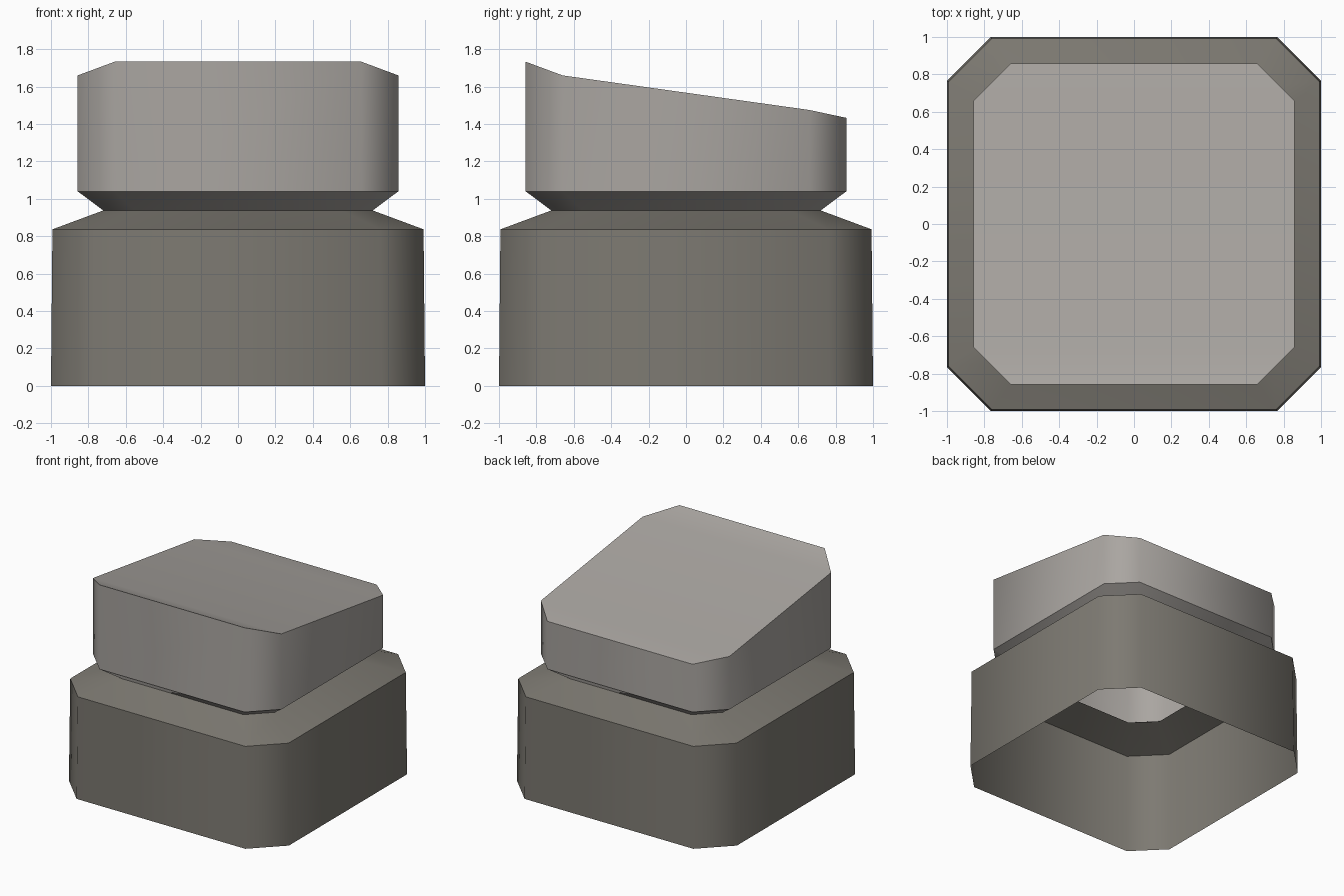
import bpy, bmesh, math

if "Cube" in bpy.data.objects:
    bpy.data.objects.remove(bpy.data.objects["Cube"])


def material(name, rgb):
    m = bpy.data.materials.new(name)
    m.diffuse_color = (*rgb, 1)
    m.use_nodes = True
    m.node_tree.nodes["Principled BSDF"].inputs["Base Color"].default_value = m.diffuse_color
    return m


base_mat = material("dark warm grey", (0.205, 0.193, 0.168))
cap_mat = material("light grey", (0.40, 0.378, 0.355))


def octagon(half, flat):
    """Square outline with cut corners; the first edge is the front one."""
    a, b = half, flat
    return [(-b, -a), (b, -a), (a, -b), (a, b), (b, a), (-b, a), (-a, b), (-a, -b)]


def ring(bm, half, flat, z):
    height = z if callable(z) else (lambda y: z)
    return [bm.verts.new((x, y, height(y))) for x, y in octagon(half, flat)]


def shell(name, rings, mat, lid=False):
    bm = bmesh.new()
    loops = [ring(bm, *r) for r in rings]
    for lo, hi in zip(loops, loops[1:]):
        for i in range(8):
            j = (i + 1) % 8
            bm.faces.new((lo[i], lo[j], hi[j], hi[i]))
    if lid:
        # front strip, main slope and back strip of the dished top
        t = loops[-1]
        for idx in ((0, 1, 2, 7), (7, 2, 3, 6), (6, 3, 4, 5)):
            bm.faces.new([t[i] for i in idx])
    me = bpy.data.meshes.new(name)
    bm.to_mesh(me)
    bm.free()
    me.materials.append(mat)
    ob = bpy.data.objects.new(name, me)
    bpy.context.collection.objects.link(ob)
    bpy.ops.object.select_all(action='DESELECT')
    ob.select_set(True)
    bpy.context.view_layer.objects.active = ob
    bpy.ops.object.shade_smooth_by_angle(angle=math.radians(50))
    return ob


def top_height(y):
    if y < 0:
        return 1.733 if y < -0.75 else 1.66
    return 1.433 if y > 0.75 else 1.475


# Open-bottomed base with sloping shoulder
shell("base", [(1.0, 0.767, 0.0), (0.992, 0.761, 0.837), (0.72, 0.553, 0.938)], base_mat)

# Flared neck and cap with slanted top
shell("cap", [(0.72, 0.553, 0.938), (0.857, 0.66, 1.04), (0.857, 0.66, top_height)],
      cap_mat, lid=True)
